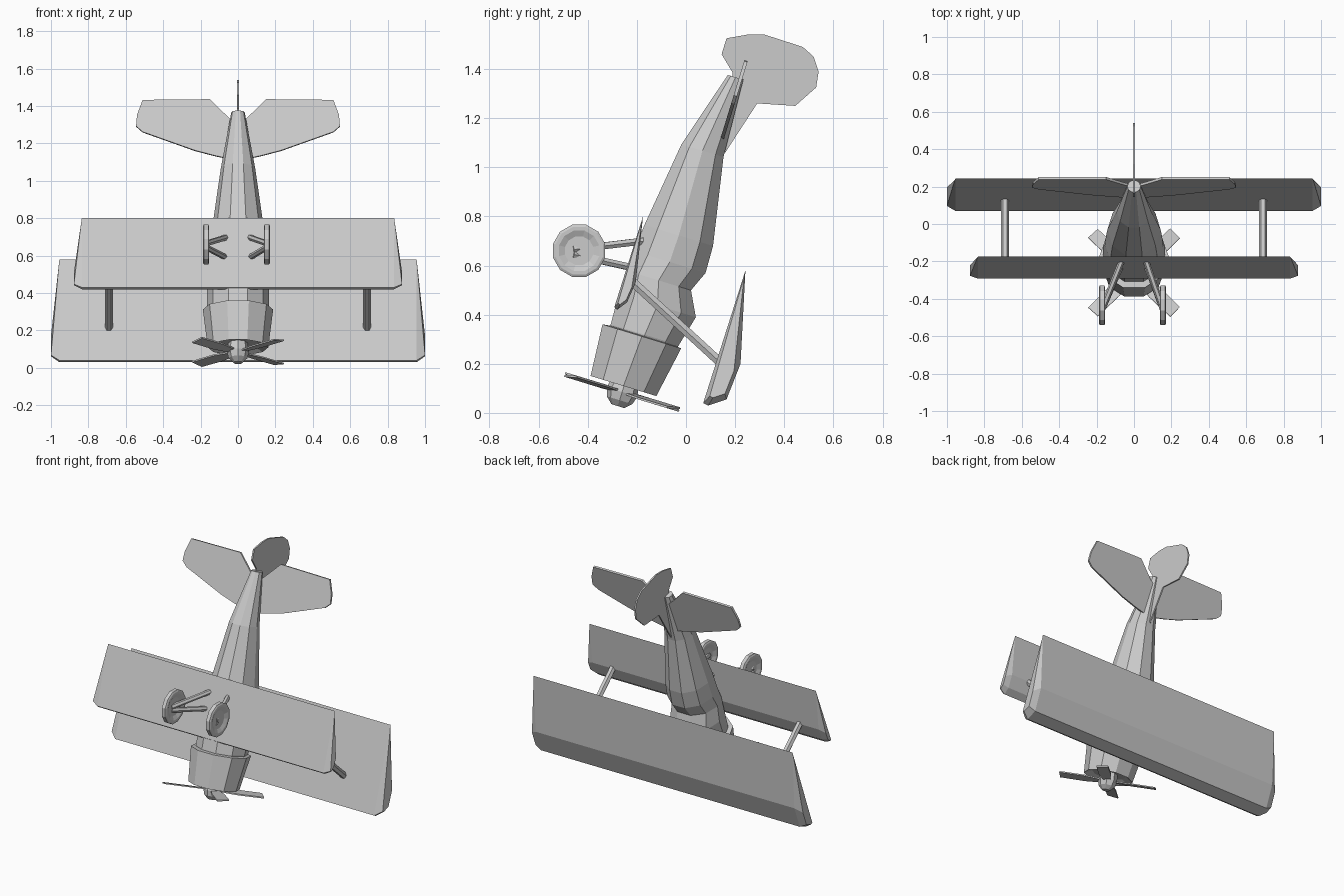
import bpy, bmesh, math
from mathutils import Vector, Matrix

cube = bpy.data.objects.get("Cube")
if cube:
    bpy.data.objects.remove(cube)

grey = bpy.data.materials.new("light_grey")
grey.use_nodes = True
grey.diffuse_color = (0.6, 0.6, 0.6, 1)
grey.node_tree.nodes["Principled BSDF"].inputs["Base Color"].default_value = (0.6, 0.6, 0.6, 1)

# Nose-down body frame: s runs nose to tail, h towards the plane's top
TILT = math.radians(17)
AXIS = Vector((0, math.sin(TILT), math.cos(TILT)))
UP = Vector((0, math.cos(TILT), -math.sin(TILT)))
NOSE = Vector((0, -0.26, 0.085))


def body(x, s, h):
    return NOSE + Vector((x, 0, 0)) + AXIS * s + UP * h


def loft(name, rings):
    """Join equal-length rings of points into a closed flat-shaded solid."""
    bm = bmesh.new()
    loops = [[bm.verts.new(p) for p in ring] for ring in rings]
    n = len(loops[0])
    for a, b in zip(loops, loops[1:]):
        for i in range(n):
            j = (i + 1) % n
            bm.faces.new((a[i], a[j], b[j], b[i]))
    bm.faces.new(loops[0])
    bm.faces.new(loops[-1])
    bmesh.ops.recalc_face_normals(bm, faces=bm.faces)
    me = bpy.data.meshes.new(name)
    bm.to_mesh(me)
    bm.free()
    me.materials.append(grey)
    ob = bpy.data.objects.new(name, me)
    bpy.context.collection.objects.link(ob)
    return ob


def body_ring(s, low, high, width, n=10):
    """Cross-section with a flat top and bottom."""
    mid, half = (low + high) / 2, (high - low) / 2 / math.cos(math.pi / n)
    return [body(width * math.cos(a), s, mid + half * math.sin(a))
            for a in (2 * math.pi * i / n for i in range(n))]


def plate(name, points, direction, thick):
    offset = direction * thick / 2
    return loft(name, [[p - offset for p in points], [p + offset for p in points]])


def rod(name, a, b, radius, n=6):
    a, b = Vector(a), Vector(b)
    turn = (b - a).to_track_quat('Z', 'Y')
    spokes = [turn @ Vector((radius * math.cos(t), radius * math.sin(t), 0))
              for t in (2 * math.pi * i / n for i in range(n))]
    return loft(name, [[a + p for p in spokes], [b + p for p in spokes]])


# Fuselage with the cockpit notch behind the windscreen
loft("fuselage", [body_ring(*r) for r in (
    (0.2, -0.12, 0.15, 0.15), (0.25, -0.125, 0.165, 0.165),
    (0.379, -0.13, 0.198, 0.165), (0.478, -0.128, 0.147, 0.155),
    (0.563, -0.122, 0.183, 0.15), (0.677, -0.112, 0.18, 0.142),
    (1.035, -0.064, 0.115, 0.092), (1.36, 0.034, 0.1, 0.036))])

# Engine cowl and spinner
loft("engine_cowl", [body_ring(*r) for r in (
    (0.05, -0.1, 0.1, 0.11), (0.025, -0.142, 0.138, 0.162),
    (0.24, -0.157, 0.178, 0.188), (0.245, -0.12, 0.14, 0.15))])
loft("spinner", [body_ring(s, -r, r, r, 8) for s, r in (
    (0.06, 0.05), (0.0, 0.06), (-0.035, 0.05), (-0.06, 0.025))])

# Four propeller blades
for k in range(4):
    a = math.radians(45 + 90 * k)
    along = (math.cos(a), math.sin(a))
    pts = [body(r * along[0] - w * along[1], 0.15 * w, r * along[1] + w * along[0])
           for r, w in ((0.03, 0.02), (0.15, 0.038), (0.31, 0.036),
                        (0.31, -0.036), (0.15, -0.038), (0.03, -0.02))]
    plate(f"propeller_blade_{k + 1}", pts, AXIS, 0.008)


# Wings: trailing edge, crest, upper nose, lower nose, underside
def wing(name, profile, span, tip):
    mid = Vector(profile[1]).lerp(Vector(profile[-1]), 0.5)
    rings = []
    for side in (-1, 1):
        full = [Vector((side * span, y, z)) for y, z in profile]
        end = []
        for i, (y, z) in enumerate(profile):
            q = Vector((y, z)).lerp(mid, 0.06 if i == 0 else 0.35)
            x = span + 0.003 if i == 0 else tip
            end.append(Vector((side * x, q.x, q.y)))
        rings += [end, full] if side < 0 else [full, end]
    return loft(name, rings)


wing("upper_wing", [(0.242, 0.58), (0.222, 0.2), (0.165, 0.055), (0.09, 0.03), (0.07, 0.04)],
     0.955, 1.0)
wing("lower_wing", [(-0.175, 0.8), (-0.205, 0.53), (-0.24, 0.45), (-0.28, 0.42), (-0.292, 0.43)],
     0.835, 0.877)

# Tailplane and fin
half_tail = [(0.02, 1.31), (0.05, 1.335), (0.15, 1.438), (0.51, 1.434), (0.54, 1.35),
             (0.545, 1.288), (0.51, 1.256), (0.23, 1.152), (0.12, 1.122), (0.02, 1.1)]
for side, word in ((1, "left"), (-1, "right")):
    plate(f"{word}_tailplane", [body(side * x, s, 0.088) for x, s in half_tail], UP, 0.014)
fin = [(0.14, 1.06), (0.16, 1.06), (0.29, 1.26), (0.445, 1.25), (0.53, 1.325), (0.54, 1.39),
       (0.52, 1.45), (0.475, 1.49), (0.32, 1.54), (0.25, 1.54), (0.165, 1.525),
       (0.145, 1.46), (0.19, 1.385), (0.18, 1.3)]
plate("fin_and_rudder", [Vector((0, y, z)) for y, z in fin], Vector((1, 0, 0)), 0.01)

# Struts, landing legs and wheels on both sides
for side, word in ((1, "left"), (-1, "right")):
    rod(f"{word}_wing_strut", (side * 0.69, 0.14, 0.205), (side * 0.69, -0.225, 0.54), 0.021)
    hub = side * 0.163 - 0.008
    rod(f"{word}_rear_leg", (hub, -0.46, 0.665), (side * 0.055, -0.17, 0.7), 0.016)
    rod(f"{word}_front_leg", (hub, -0.46, 0.645), (side * 0.055, -0.19, 0.585), 0.016)
    rings = []
    for dx, r in ((-0.006, 0.06), (-0.017, 0.085), (-0.017, 0.1), (-0.012, 0.11),
                  (0.012, 0.11), (0.017, 0.1), (0.017, 0.085), (0.006, 0.06)):
        rings.append([Vector((hub + dx, -0.435 + r * math.cos(t), 0.66 + r * math.sin(t)))
                      for t in (math.pi / 6 * (i + 0.5) for i in range(12))])
    loft(f"{word}_wheel", rings)
